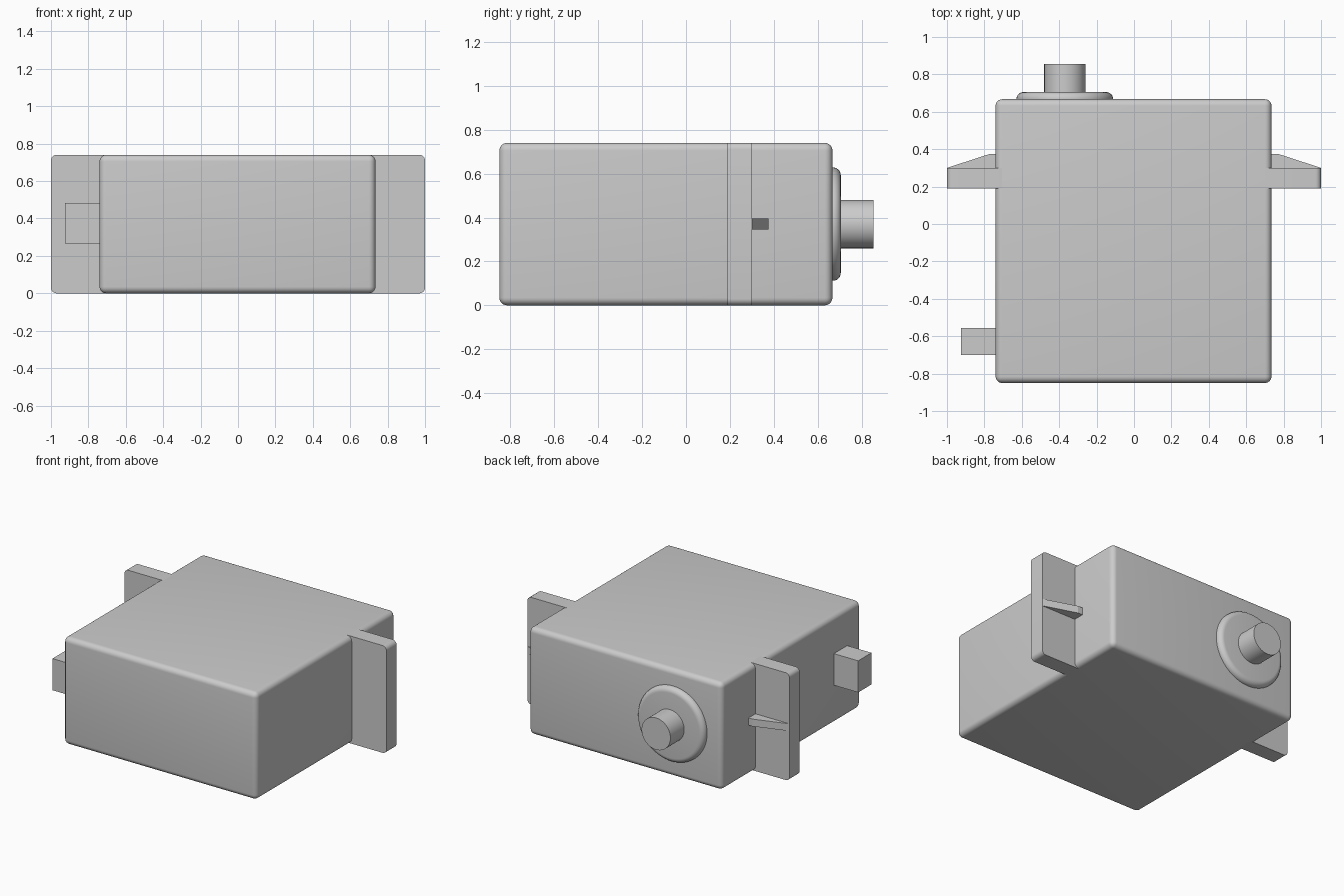
import bpy
import bmesh
import math
from mathutils import Matrix

if "Cube" in bpy.data.objects:
    bpy.data.objects.remove(bpy.data.objects["Cube"], do_unlink=True)

grey = bpy.data.materials.new("plain grey")
grey.use_nodes = True
GREY = (0.6, 0.6, 0.6, 1)
grey.diffuse_color = GREY
grey.node_tree.nodes["Principled BSDF"].inputs["Base Color"].default_value = GREY

HEIGHT = 0.74
AXIS_X, AXIS_Z = -0.37, HEIGHT / 2


def finish(bm, name, smooth=False):
    bmesh.ops.recalc_face_normals(bm, faces=bm.faces)
    mesh = bpy.data.meshes.new(name)
    bm.to_mesh(mesh)
    bm.free()
    mesh.materials.append(grey)
    obj = bpy.data.objects.new(name, mesh)
    bpy.context.collection.objects.link(obj)
    if smooth:
        bpy.ops.object.select_all(action='DESELECT')
        obj.select_set(True)
        bpy.context.view_layer.objects.active = obj
        bpy.ops.object.shade_smooth_by_angle(angle=math.radians(35))
    return obj


def box(x, y, z):
    bm = bmesh.new()
    bmesh.ops.create_cube(bm, size=1)
    for v in bm.verts:
        v.co = [r[0] if c < 0 else r[1] for c, r in zip(v.co, (x, y, z))]
    return bm


def round_edges(bm, edges, radius):
    bmesh.ops.bevel(bm, geom=edges, offset=radius, segments=6,
                    profile=0.5, affect='EDGES', clamp_overlap=True)


def cylinder(radius, y0, y1):
    bm = bmesh.new()
    place = (Matrix.Translation((AXIS_X, (y0 + y1) / 2, AXIS_Z))
             @ Matrix.Rotation(math.radians(-90), 4, 'X'))
    bmesh.ops.create_cone(bm, cap_ends=True, segments=64, radius1=radius,
                          radius2=radius, depth=y1 - y0, matrix=place)
    return bm


# Rounded case
bm = box((-0.74, 0.735), (-0.85, 0.667), (0, HEIGHT))
round_edges(bm, bm.edges[:], 0.035)
finish(bm, "case", True)

# Mounting flanges, each with a tapering rib
for side, name in ((-1, "right"), (1, "left")):
    bm = box(sorted((side * 0.7, side)), (0.19, 0.3), (0, HEIGHT))
    corners = [e for e in bm.edges
               if all(abs(v.co.x) > 0.9 for v in e.verts)
               and abs(e.verts[0].co.y - e.verts[1].co.y) > 0.05]
    round_edges(bm, corners, 0.03)
    finish(bm, name + "_flange", True)

    bm = bmesh.new()
    outline = [(0.7, 0.25), (1, 0.25), (1, 0.3), (0.77, 0.375), (0.7, 0.375)]
    face = bm.faces.new([bm.verts.new((side * x, y, 0.345)) for x, y in outline])
    extruded = bmesh.ops.extrude_face_region(bm, geom=[face])["geom"]
    top = [v for v in extruded if isinstance(v, bmesh.types.BMVert)]
    bmesh.ops.translate(bm, verts=top, vec=(0, 0, 0.05))
    finish(bm, name + "_rib")

# Cable outlet
finish(box((-0.925, -0.7), (-0.7, -0.555), (0.265, 0.483)), "cable_outlet")

# Output collar with a rounded rim
bm = cylinder(0.258, 0.64, 0.705)
rim = [e for e in bm.edges if all(v.co.y > 0.7 for v in e.verts)]
round_edges(bm, rim, 0.035)
finish(bm, "output_collar", True)

# Output shaft
finish(cylinder(0.11, 0.66, 0.855), "output_shaft", True)
